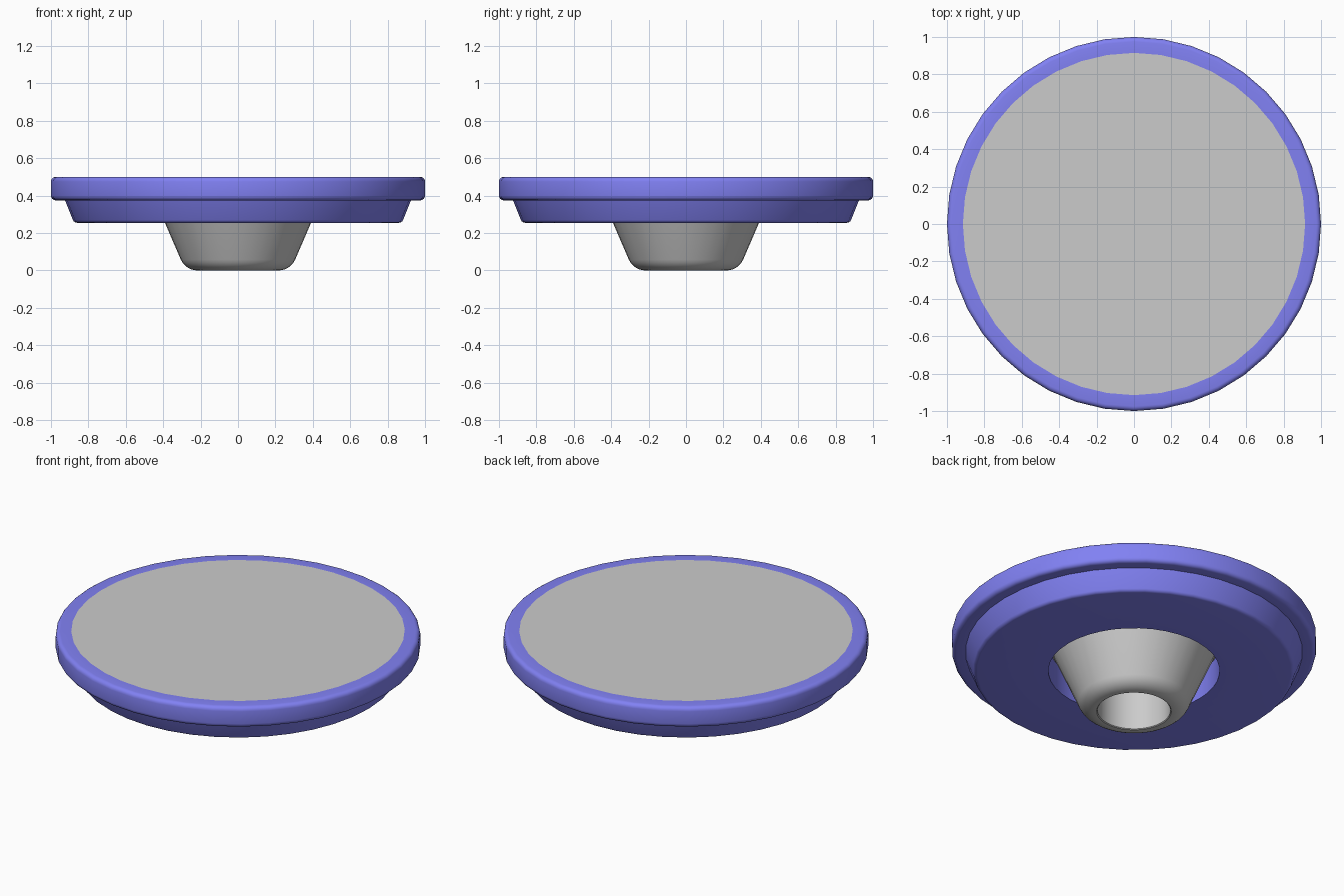
import bpy, bmesh, math

if "Cube" in bpy.data.objects:
    bpy.data.objects.remove(bpy.data.objects["Cube"])

SEGMENTS = 40


def lathe(name, profile, closed=False, color=None, angle=35):
    """Revolve (radius, z) points about the z axis; radius 0 becomes a pole."""
    bm = bmesh.new()
    verts = [bm.verts.new((r, 0, z)) for r, z in profile]
    pairs = list(zip(verts, verts[1:]))
    if closed:
        pairs.append((verts[-1], verts[0]))
    edges = [bm.edges.new(p) for p in pairs]
    bmesh.ops.spin(bm, geom=verts + edges, cent=(0, 0, 0), axis=(0, 0, 1),
                   angle=2 * math.pi, steps=SEGMENTS, use_duplicate=False)
    bmesh.ops.remove_doubles(bm, verts=bm.verts[:], dist=1e-4)
    bmesh.ops.recalc_face_normals(bm, faces=bm.faces[:])
    mesh = bpy.data.meshes.new(name)
    bm.to_mesh(mesh)
    bm.free()
    obj = bpy.data.objects.new(name, mesh)
    bpy.context.collection.objects.link(obj)
    if color:
        mat = bpy.data.materials.new(name + "_paint")
        mat.diffuse_color = color
        mat.use_nodes = True
        mat.node_tree.nodes["Principled BSDF"].inputs["Base Color"].default_value = mat.diffuse_color
        mesh.materials.append(mat)
    bpy.ops.object.select_all(action='DESELECT')
    obj.select_set(True)
    bpy.context.view_layer.objects.active = obj
    bpy.ops.object.shade_smooth_by_angle(angle=math.radians(angle))
    return obj


def fillet(r, z, radius, start, end, steps=4):
    """Arc points around centre (r, z), angles in degrees."""
    return [(r + radius * math.cos(math.radians(start + (end - start) * i / steps)),
             z + radius * math.sin(math.radians(start + (end - start) * i / steps)))
            for i in range(steps + 1)]


# Blue body: rounded rim, tapered underside and central recess
body = [(0.915, 0.5)]
body += fillet(0.975, 0.475, 0.025, 90, 0)
body += fillet(0.975, 0.4, 0.025, 0, -90)
body += [(0.925, 0.375)]
body += fillet(0.86, 0.28, 0.025, -25, -90)
body += [(0.47, 0.255), (0.47, 0.42), (0.915, 0.42)]
lathe("body_ring", body, closed=True, color=(0.22, 0.22, 0.9, 1))

# Grey flat top plate, flush with the rim
lathe("top_plate", [(0, 0.5), (0.915, 0.5), (0.915, 0.42), (0, 0.42)])

# Grey hollow conical stem with a rounded foot
stem = [(0.2, 0.42), (0.2, 0.004), (0.205, 0)]
stem += fillet(0.215, 0.1, 0.1, -90, -25, 6)
stem += [(0.462, 0.42)]
lathe("stem", stem)
